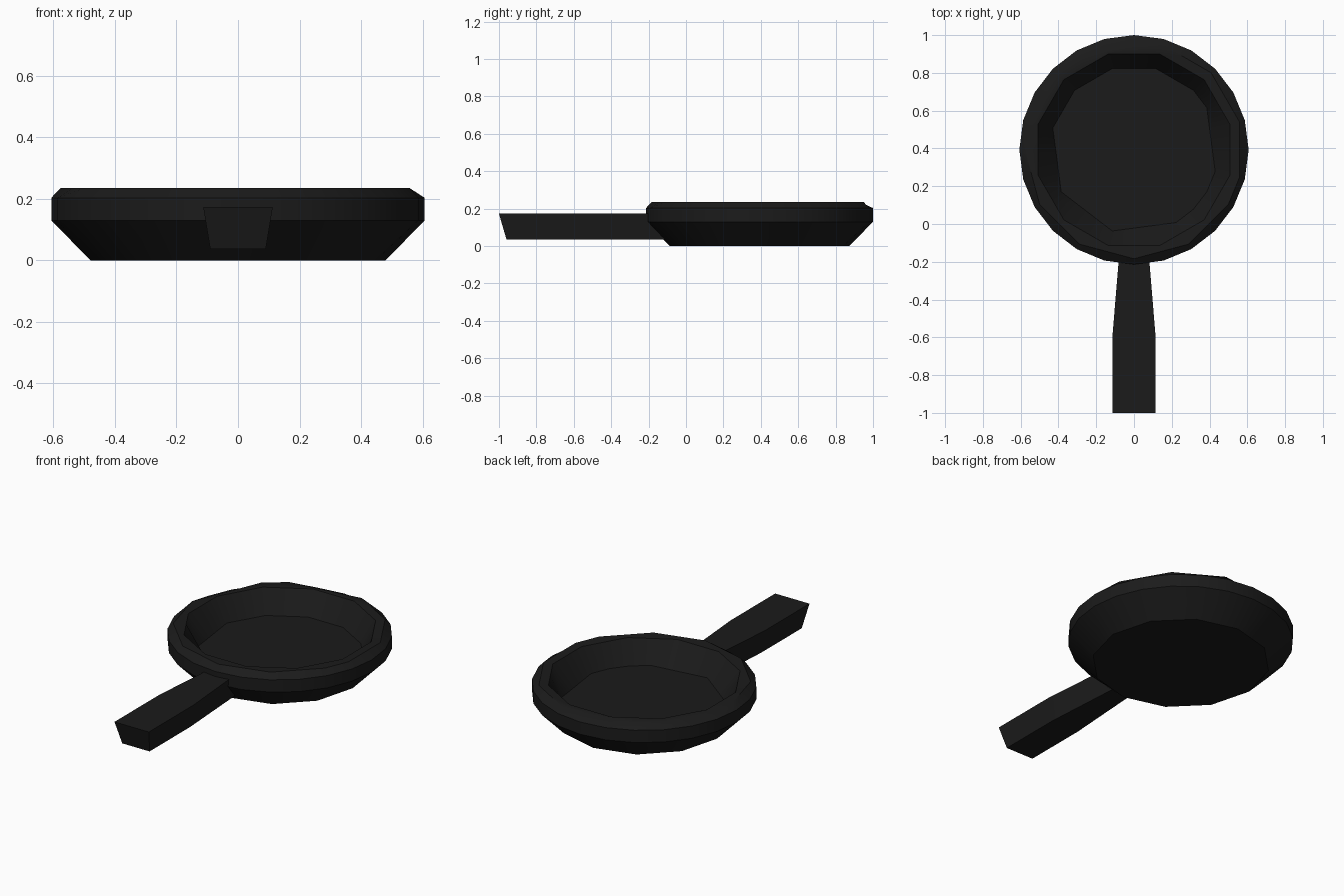
import bpy
import bmesh
from math import sin, cos, pi, radians
from mathutils import Vector

cube = bpy.data.objects.get("Cube")
if cube:
    bpy.data.objects.remove(cube, do_unlink=True)

# Single cast iron colour
iron = bpy.data.materials.new("black_iron")
iron.use_nodes = True
COLOUR = (0.011, 0.011, 0.011, 1)
iron.diffuse_color = COLOUR
iron.node_tree.nodes["Principled BSDF"].inputs["Base Color"].default_value = COLOUR

SIDES = 24
CENTRE_Y = 0.393


def finish(name, bm):
    bmesh.ops.recalc_face_normals(bm, faces=bm.faces)
    mesh = bpy.data.meshes.new(name)
    bm.to_mesh(mesh)
    bm.free()
    obj = bpy.data.objects.new(name, mesh)
    bpy.context.collection.objects.link(obj)
    mesh.materials.append(iron)
    bpy.ops.object.select_all(action='DESELECT')
    obj.select_set(True)
    bpy.context.view_layer.objects.active = obj
    bpy.ops.object.shade_smooth_by_angle(angle=radians(40))


def skin(bm, rings):
    """Join successive rings of vertices and cap both ends."""
    for a, b in zip(rings, rings[1:]):
        n = len(a)
        for i in range(n):
            j = (i + 1) % n
            bm.faces.new((a[i], a[j], b[j], b[i]))
    bm.faces.new(rings[0])
    bm.faces.new(rings[-1])


def pan_ring(bm, radius, z, corners):
    """Ring of vertices; those not listed as corners lie on straight edges."""
    def point(i):
        a = 2 * pi * i / SIDES
        return Vector((-radius * sin(a), CENTRE_Y + radius * cos(a), z))

    ring = []
    for i in range(SIDES):
        before, after = i, i
        while before % SIDES not in corners:
            before -= 1
        while after % SIDES not in corners:
            after += 1
        t = (i - before) / max(after - before, 1)
        ring.append(bm.verts.new(point(before).lerp(point(after), t)))
    return ring


# Corner layouts: round, regular, and the uneven hand-cut rim and floor
ROUND = range(SIDES)
EVEN = range(0, SIDES, 2)
ODD = range(1, SIDES, 2)
RIM = (2, 3, 6, 8, 10, 12, 14, 16, 17, 19, 21, 23)
FLOOR = (1, 3, 5, 8, 11, 14, 15, 16, 17, 20, 21, 23)

# Pan: underside, wall, chamfered rim, then inner wall and cooking floor
PROFILE = [
    (0.48, 0.0, EVEN),
    (0.607, 0.13, ROUND),
    (0.607, 0.203, ROUND),
    (0.577, 0.235, RIM),
    (0.525, 0.232, ODD),
    (0.445, 0.1, FLOOR),
]
bm = bmesh.new()
skin(bm, [pan_ring(bm, *p) for p in PROFILE])
finish("pan", bm)

# Handle: tapered section, wide grip with a slanted end, narrow neck
# Each entry is top y, bottom y, top half width, bottom half width
SECTIONS = [
    (-1.0, -0.96, 0.113, 0.09),
    (-0.58, -0.58, 0.113, 0.09),
    (-0.12, -0.09, 0.075, 0.058),
]
TOP, BOTTOM = 0.173, 0.036
bm = bmesh.new()
rings = []
for y_top, y_low, w_top, w_low in SECTIONS:
    outline = [(-w_top, y_top, TOP), (w_top, y_top, TOP),
               (w_low, y_low, BOTTOM), (-w_low, y_low, BOTTOM)]
    rings.append([bm.verts.new(c) for c in outline])
skin(bm, rings)
finish("handle", bm)
